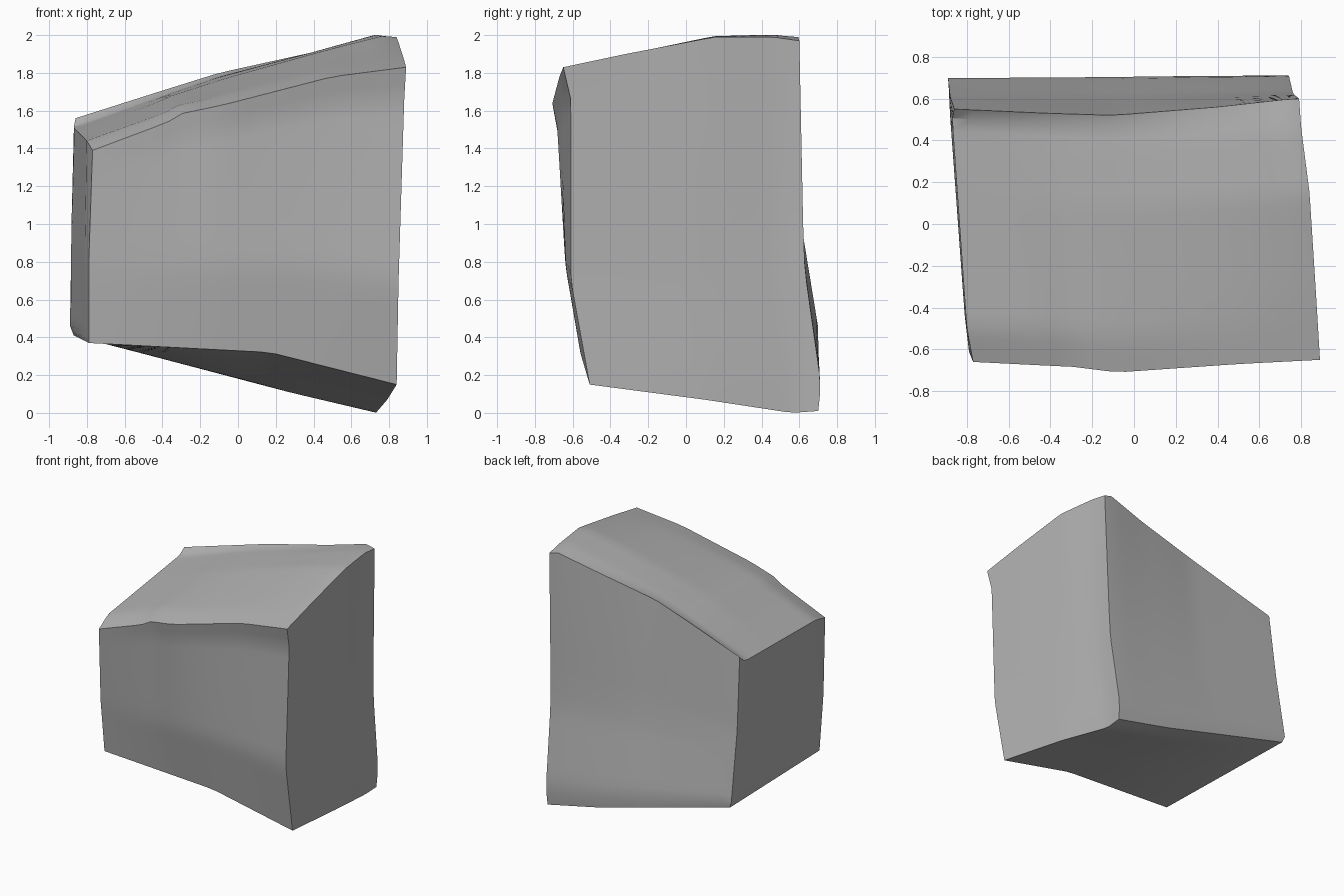
import bpy, bmesh, math
from mathutils import Vector

cube = bpy.data.objects.get("Cube")
if cube:
    bpy.data.objects.remove(cube, do_unlink=True)

N = 20  # segments along every block edge

# Corners: l/r = -x/+x, f/b = front/back, d/u = lower/upper
corners = {
    "lfd": (-.79, -.56, .37), "rfd": (.84, -.51, .15),
    "rbd": (.735, .70, .01), "lbd": (-.87, .69, .41),
    "lfu": (-.77, -.66, 1.39), "rfu": (.89, -.65, 1.83),
    "rbu": (.79, .60, 1.97), "lbu": (-.86, .55, 1.56),
}

# Bends along the worn edges between corners
bends = {
    ("lfd", "rfd"): [(.17, -.56, .32)],
    ("rfd", "rbd"): [(.79, .10, .07), (.73, .56, 0)],
    ("lbd", "rbd"): [(.27, .70, .11)],
    ("lfd", "lbd"): [],
    ("lfu", "rfu"): [(-.37, -.68, 1.54), (-.32, -.68, 1.58),
                     (-.08, -.71, 1.63), (.5, -.67, 1.78)],
    ("rfu", "rbu"): [(.87, -.32, 1.90), (.84, .15, 1.99), (.80, .46, 1.99)],
    ("lbu", "rbu"): [(-.42, .53, 1.70), (-.1, .52, 1.80), (.4, .56, 1.91), (.76, .6, 2)],
    ("lfu", "lbu"): [(-.80, -.5, 1.44), (-.87, .5, 1.51)],
    ("lfd", "lfu"): [(-.79, -.61, .8)],
    ("rfd", "rfu"): [(.85, -.61, .7), (.88, -.61, 1.66)],
    ("rbd", "rbu"): [(.74, .715, .15), (.76, .63, .75), (.765, .62, 1.0)],
    ("lbd", "lbu"): [(-.89, .70, .45), (-.88, .61, 1.0)],
}


def resample(points):
    """Evenly spaced points along a polyline."""
    pts = [Vector(p) for p in points]
    lengths = [(b - a).length for a, b in zip(pts, pts[1:])]
    total = sum(lengths)
    out = []
    for i in range(N + 1):
        d, k = total * i / N, 0
        while k < len(lengths) - 1 and d > lengths[k]:
            d -= lengths[k]
            k += 1
        out.append(pts[k].lerp(pts[k + 1], min(1, d / lengths[k])))
    return out


edges = {k: resample([corners[k[0]], *v, corners[k[1]]]) for k, v in bends.items()}


def patch(bm, a, b, c, d):
    """Blended surface with bottom a-b, top d-c, sides a-d and b-c."""
    low, high, left, right = edges[a, b], edges[d, c], edges[a, d], edges[b, c]
    grid = []
    for j in range(N + 1):
        v = j / N
        row = []
        for i in range(N + 1):
            u = i / N
            p = low[i].lerp(high[i], v) + left[j].lerp(right[j], u)
            p -= low[0].lerp(low[N], u).lerp(high[0].lerp(high[N], u), v)
            row.append(bm.verts.new(p))
        grid.append(row)
    for j in range(N):
        for i in range(N):
            bm.faces.new((grid[j][i], grid[j][i + 1], grid[j + 1][i + 1], grid[j + 1][i]))


# Stone block made of six curved sides
bm = bmesh.new()
patch(bm, "lfd", "rfd", "rfu", "lfu")  # front
patch(bm, "lbd", "rbd", "rbu", "lbu")  # back
patch(bm, "lfd", "lbd", "lbu", "lfu")  # side at -x
patch(bm, "rfd", "rbd", "rbu", "rfu")  # side at +x
patch(bm, "lfd", "rfd", "rbd", "lbd")  # underside
patch(bm, "lfu", "rfu", "rbu", "lbu")  # top
bmesh.ops.remove_doubles(bm, verts=bm.verts, dist=.0005)
bmesh.ops.recalc_face_normals(bm, faces=bm.faces)
mesh = bpy.data.meshes.new("stone_block")
bm.to_mesh(mesh)
bm.free()

block = bpy.data.objects.new("stone_block", mesh)
bpy.context.collection.objects.link(block)

grey = bpy.data.materials.new("stone_grey")
grey.use_nodes = True
colour = (.45, .45, .45, 1)
grey.diffuse_color = colour
grey.node_tree.nodes["Principled BSDF"].inputs["Base Color"].default_value = colour
mesh.materials.append(grey)

bpy.context.view_layer.objects.active = block
block.select_set(True)
bpy.ops.object.shade_smooth_by_angle(angle=math.radians(30))
